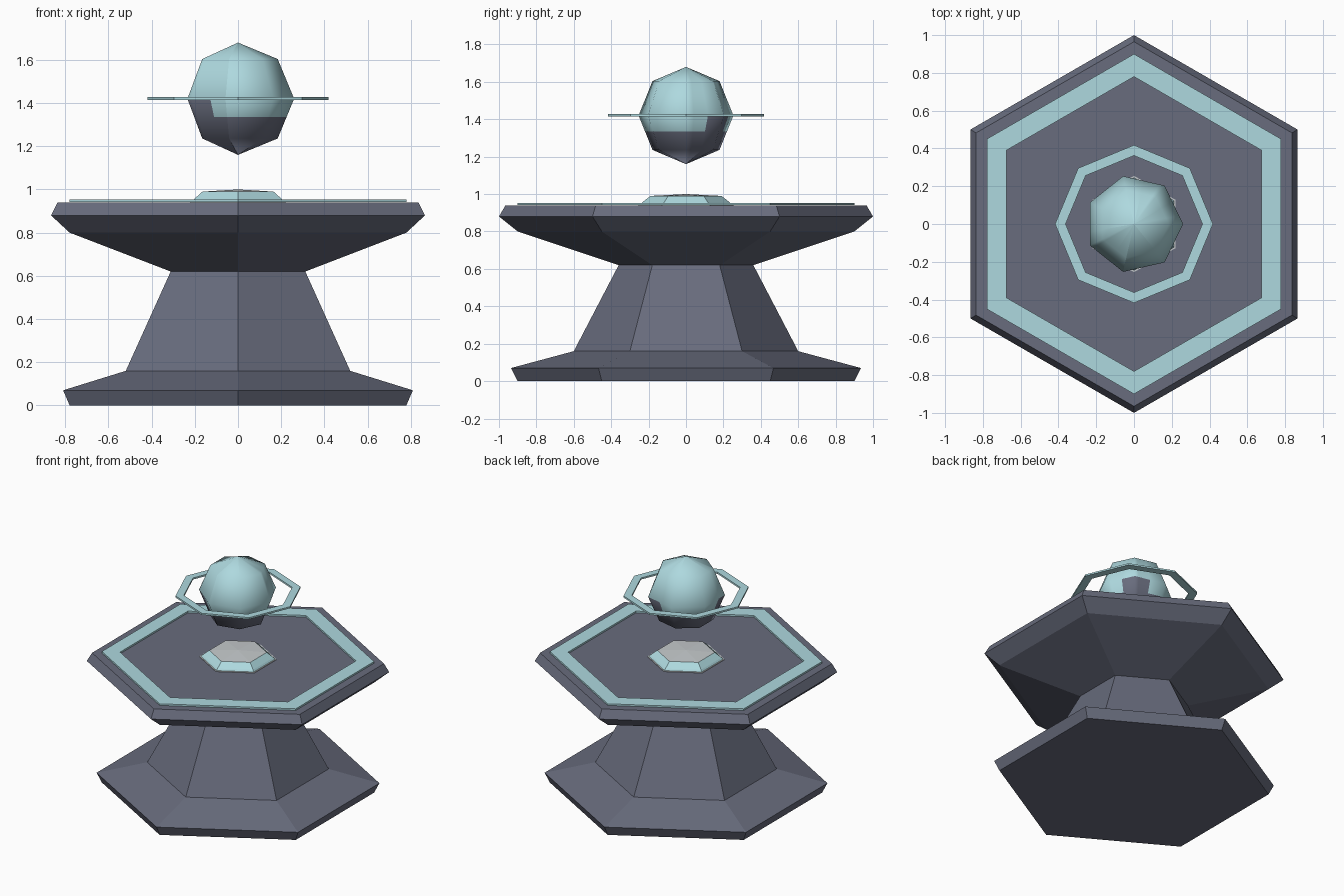
import bpy, bmesh, math
from mathutils import Vector

if "Cube" in bpy.data.objects:
    bpy.data.objects.remove(bpy.data.objects["Cube"])


def material(name, r, g, b):
    lin = [((c / 255 + 0.055) / 1.055) ** 2.4 for c in (r, g, b)]
    m = bpy.data.materials.new(name)
    m.diffuse_color = (*lin, 1)
    m.use_nodes = True
    m.node_tree.nodes["Principled BSDF"].inputs["Base Color"].default_value = m.diffuse_color
    return m


SLATE = material("slate", 104, 108, 125)
TEAL = material("pale_teal", 174, 217, 223)
WHITE = material("soft_white", 198, 203, 205)


def lathe(profile, sides, start=0.0, ring=False):
    """Sweep (radius, z) points round z; radius 0 gives a pole, ring closes the profile."""
    bm = bmesh.new()
    loops = []
    for r, z in profile:
        if r == 0:
            loops.append([bm.verts.new((0, 0, z))] * sides)
        else:
            angles = [start + math.tau * i / sides for i in range(sides)]
            loops.append([bm.verts.new((r * math.cos(a), r * math.sin(a), z)) for a in angles])
    pairs = list(zip(loops, loops[1:])) + ([(loops[-1], loops[0])] if ring else [])
    for a, b in pairs:
        for i in range(sides):
            j = (i + 1) % sides
            bm.faces.new(list(dict.fromkeys((a[i], a[j], b[j], b[i]))))
    if not ring:
        for loop in (loops[0], loops[-1]):
            if len(set(loop)) > 1:
                bm.faces.new(loop)
    bmesh.ops.recalc_face_normals(bm, faces=bm.faces)
    return bm


def finish(bm, name, *mats, smooth=False):
    for f in bm.faces:
        f.smooth = smooth
    mesh = bpy.data.meshes.new(name)
    bm.to_mesh(mesh)
    bm.free()
    for m in mats:
        mesh.materials.append(m)
    ob = bpy.data.objects.new(name, mesh)
    bpy.context.collection.objects.link(ob)
    return ob


HEX = math.pi / 2  # hexagon corners point along y

# Hexagonal pedestal: foot, tapered neck and flared table
finish(lathe([(0.9, 0), (0.935, 0.07), (0.6, 0.16), (0.36, 0.62),
              (0.9, 0.8), (1.0, 0.88), (0.965, 0.94)], 6, HEX), "pedestal", SLATE)

# Inlaid band on the table top
finish(lathe([(0.78, 0.941), (0.9, 0.941), (0.9, 0.953), (0.78, 0.953)], 6, HEX, True),
       "table_band", TEAL)

# Projector in the middle of the table, with a pale lens on top
finish(lathe([(0.255, 0.94), (0.255, 0.944)], 6, HEX), "projector_plate", WHITE)
bm = lathe([(0.245, 0.944), (0.235, 0.955), (0.19, 0.99), (0, 1.0)], 6, HEX)
for f in bm.faces:
    f.material_index = 1 if f.normal.z > 0.95 else 0
finish(bm, "projector", TEAL, WHITE)

# Floating orb: pale above, dark below with two patches rising to the equator
R, ZC = 0.26, 1.42
bm = lathe([(R * math.sin(math.pi * i / 4) if 0 < i < 4 else 0,
             ZC - R * math.cos(math.pi * i / 4)) for i in range(5)], 7)
PATCHES = ((30, 77), (190, 237))
cuts = [((0, 0, 1.335), (0, 0, 1))]
for a in (t for p in PATCHES for t in p):
    cuts.append(((0, 0, ZC), (-math.sin(math.radians(a)), math.cos(math.radians(a)), 0)))
for co, no in cuts:
    bmesh.ops.bisect_plane(bm, geom=bm.verts[:] + bm.edges[:] + bm.faces[:],
                           plane_co=Vector(co), plane_no=Vector(no))
for f in bm.faces:
    c = f.calc_center_median()
    az = math.degrees(math.atan2(c.y, c.x)) % 360
    patch = any(lo < az < hi for lo, hi in PATCHES)
    f.material_index = 1 if c.z < (ZC if patch else 1.335) else 0
finish(bm, "floating_orb", TEAL, SLATE, smooth=True)

# Thin octagonal ring round the orb
finish(lathe([(0.362, 1.415), (0.418, 1.415), (0.418, 1.427), (0.362, 1.427)], 8, 0, True),
       "orbit_ring", TEAL)
